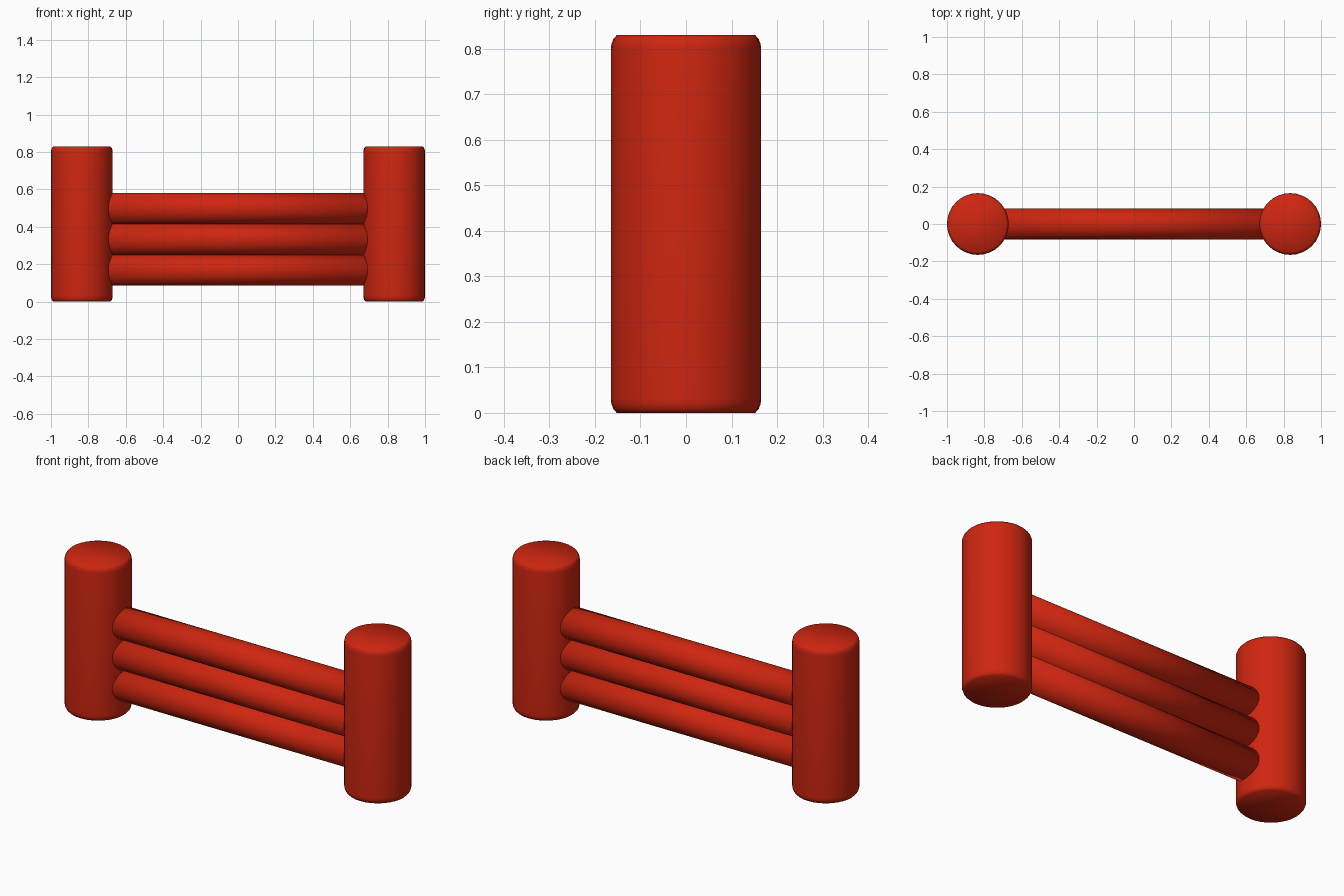
import bpy, math
from mathutils import Matrix

if "Cube" in bpy.data.objects:
    bpy.data.objects.remove(bpy.data.objects["Cube"])

red = bpy.data.materials.new("barrier red")
red.diffuse_color = (0.62, 0.019, 0.005, 1)
red.use_nodes = True
red.node_tree.nodes["Principled BSDF"].inputs["Base Color"].default_value = red.diffuse_color


def lathe(name, profile, matrix, sides=32):
    """Closed solid of revolution from (radius, height) points, smooth shaded."""
    verts, faces = [], []
    for r, z in profile:
        for i in range(sides):
            a = 2 * math.pi * i / sides
            verts.append(matrix @ Matrix.Rotation(a, 4, 'Z') @ Matrix.Translation((r, 0, z)).translation)
    for k in range(len(profile) - 1):
        for i in range(sides):
            j = (i + 1) % sides
            faces.append((k * sides + i, k * sides + j, (k + 1) * sides + j, (k + 1) * sides + i))
    faces.append(tuple(reversed(range(sides))))
    top = (len(profile) - 1) * sides
    faces.append(tuple(range(top, top + sides)))
    mesh = bpy.data.meshes.new(name)
    mesh.from_pydata(verts, [], faces)
    mesh.materials.append(red)
    mesh.shade_smooth()
    obj = bpy.data.objects.new(name, mesh)
    bpy.context.collection.objects.link(obj)
    return obj


# Two upright posts with softly rounded rims
H, R = 0.83, 0.165
rim = [(R - 0.013, 0), (R - 0.005, 0.009), (R - 0.001, 0.02), (R, 0.032)]
post_profile = rim + [(r, H - z) for r, z in reversed(rim)]
for side, x in (("left", -0.835), ("right", 0.835)):
    lathe(side + "_post", post_profile, Matrix.Translation((x, 0, 0)))

# Three stacked horizontal rails running between the posts
for name, z in (("lower", 0.168), ("middle", 0.333), ("upper", 0.498)):
    lathe(name + "_rail", [(0.083, -0.8), (0.083, 0.8)],
          Matrix.Translation((0, 0, z)) @ Matrix.Rotation(math.pi / 2, 4, 'Y'))
